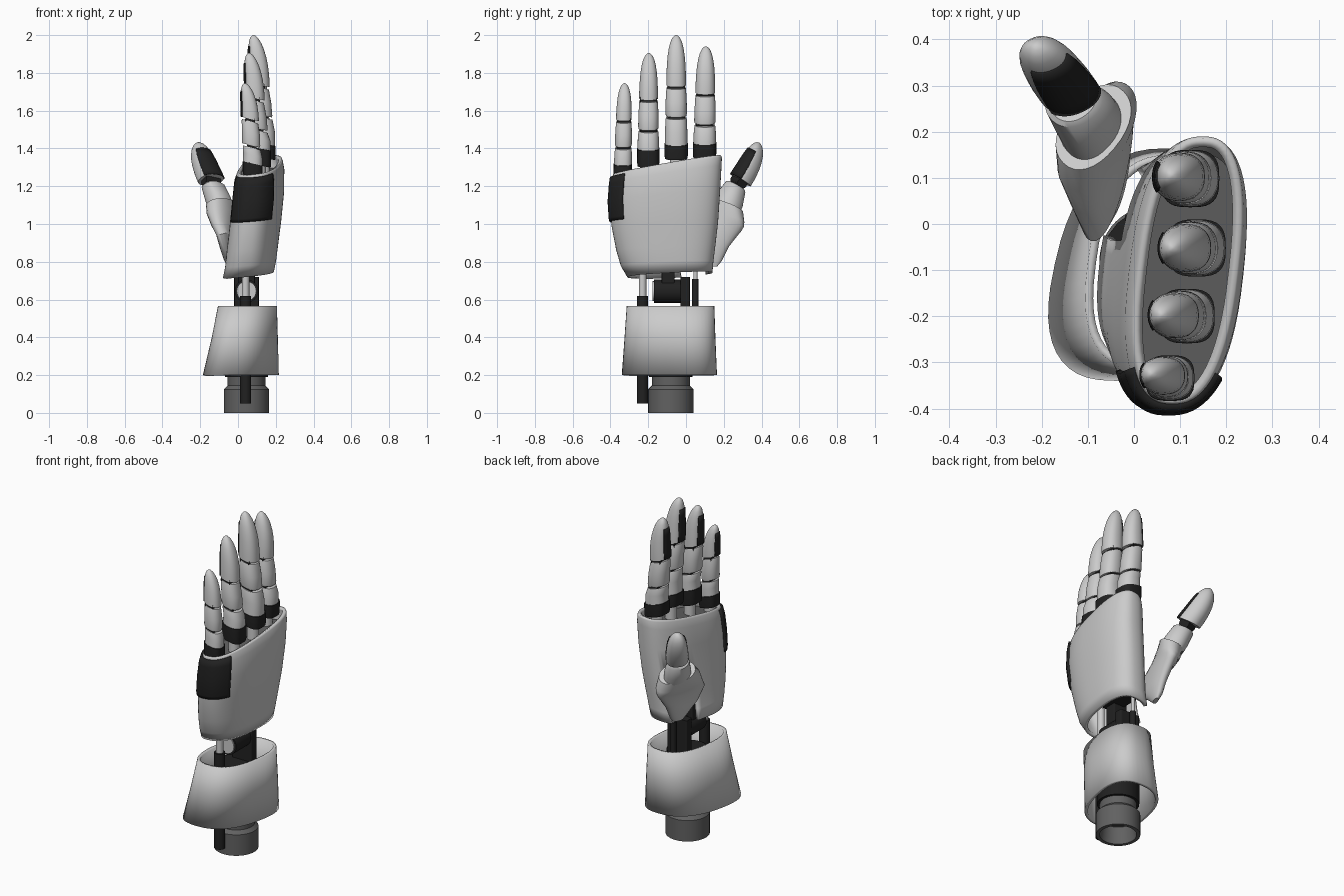
import bpy, bmesh, math
from mathutils import Vector as V

if "Cube" in bpy.data.objects:
    bpy.data.objects.remove(bpy.data.objects["Cube"])

def material(name, v):
    m = bpy.data.materials.new(name)
    m.diffuse_color = (v, v, v, 1)
    m.use_nodes = True
    m.node_tree.nodes["Principled BSDF"].inputs["Base Color"].default_value = m.diffuse_color
    return m

BLACK = material("black_plastic", 0.015)
DARK = material("dark_metal", 0.12)
TAU = 2 * math.pi

def ring(c, a, b, p=2.2, n=32, arc=None):
    """Superellipse section around c with half axes a and b, or an arc of it."""
    c, a, b = V(c), V(a), V(b)
    a0, a1 = arc or (0, TAU)
    pts = []
    for k in range(n + 1 if arc else n):
        t = a0 + (a1 - a0) * k / n
        f = [math.copysign(abs(s) ** (2 / p), s) for s in (math.cos(t), math.sin(t))]
        pts.append(c + a * f[0] + b * f[1])
    return pts

def loft(name, rings, mat=None, caps=True, thick=0, closed=True, offset=-1, skip=None):
    bm = bmesh.new()
    rows = [[bm.verts.new(p) for p in r] for r in rings]
    n = len(rows[0])
    for i in range(len(rows) - 1):
        for j in range(n if closed else n - 1):
            if skip and skip(i, j):
                continue
            k = (j + 1) % n
            bm.faces.new((rows[i][j], rows[i][k], rows[i + 1][k], rows[i + 1][j]))
    if caps:
        bm.faces.new(rows[0])
        bm.faces.new(rows[-1])
    bmesh.ops.recalc_face_normals(bm, faces=bm.faces)
    me = bpy.data.meshes.new(name)
    bm.to_mesh(me)
    bm.free()
    ob = bpy.data.objects.new(name, me)
    bpy.context.collection.objects.link(ob)
    if mat:
        me.materials.append(mat)
    if thick:
        s = ob.modifiers.new("thickness", "SOLIDIFY")
        s.thickness, s.offset = thick, offset
    return ob

def rod(name, p0, p1, r, mat=None):
    p0, p1 = V(p0), V(p1)
    d = (p1 - p0).normalized()
    a = d.orthogonal().normalized()
    b = d.cross(a)
    return loft(name, [ring(p, a * r, b * r, 2, 24) for p in (p0, p1)], mat)

def block(name, lo, hi, mat=None):
    c, h = (V(lo) + V(hi)) / 2, (V(hi) - V(lo)) / 2
    return loft(name, [ring((c.x, c.y, z), (0, h.y, 0), (h.x, 0, 0), 12, 32)
                       for z in (lo[2], hi[2])], mat)

TIP = [(0, 1), (.15, 1), (.3, .97), (.45, .93), (.6, .86), (.75, .74),
       (.86, .59), (.94, .40), (.985, .2), (1, .06)]

def tip(name, p0, p1, a, b, drift=0, pad=.95, grow=1.01):
    """Bullet shaped end segment with a black pad on its -b side."""
    p0, p1, a, b = V(p0), V(p1), V(a), V(b)
    def sections(k, items, arc=None):
        return [ring(p0.lerp(p1, t) + b * drift * math.sin(math.pi * t), a * s * k, b * s * k,
                     2.3, 14 if arc else 32, arc) for t, s in items]
    loft(name, sections(1, TIP))
    loft(name + "_pad", sections(grow, TIP[:6], (math.pi + pad, TAU - pad)), BLACK,
         caps=False, closed=False, thick=.006, offset=0)

# Connector: hollow stepped cup
CX, CY = .045, -.08
loft("connector", [ring((CX, CY, z), (r, 0, 0), (0, r, 0), 2, 48) for r, z in
     ((.09, .1), (.1, 0), (.12, 0), (.12, .125), (.1, .145), (.1, .21))], DARK)
rod("wrist_core", (CX, CY, .19), (CX, CY, .5), .115, BLACK)
rod("lower_actuator", (.04, -.23, .05), (.04, -.23, .62), .03, BLACK)

# Forearm cuff
loft("forearm_cuff", [ring(c, a, b, 2.5, 48) for c, a, b in (
    ((.015, -.088, .2), (.055, .252, 0), (.187, 0, 0)),
    ((.035, -.085, .39), (.043, .241, 0), (.166, 0, 0)),
    ((.05, -.082, .565), (.03, .232, 0), (.15, 0, 0)))], caps=False, thick=.018)

# Wrist mechanism
block("wrist_bracket", (-.02, -.03, .45), (.11, .022, .72), BLACK)
rod("wrist_motor", (.045, -.17, .645), (.045, -.03, .645), .062, BLACK)
rod("motor_cap", (.045, -.178, .645), (.045, -.16, .645), .052)
block("wrist_crossbar", (0, -.13, .68), (.09, -.06, .9), BLACK)
rod("piston_rod", (.04, -.23, .6), (.04, -.23, .85), .02)
rod("thin_actuator", (.05, .05, .5), (.05, .05, .71), .017, BLACK)
rod("thin_rod", (.05, .05, .7), (.05, .05, .85), .011)

# Palm shell sections: z, centre x, centre y, half y, skew x, half x, slant
PALM = [(.73, .055, -.085, .225, .025, .13, .012), (.79, .067, -.1, .245, .025, .13, .012),
        (.87, .076, -.107, .262, .028, .13, .011), (1.0, .092, -.112, .282, .03, .13, .012),
        (1.15, .107, -.11, .291, .032, .13, .03), (1.26, .113, -.103, .291, .033, .124, .045),
        (1.30, .116, -.1, .29, .033, .113, .049), (1.312, .117, -.1, .286, .033, .106, .05)]

def palm_ring(z, k=1, n=64, arc=None):
    i = next((i for i in range(len(PALM) - 2) if PALM[i + 1][0] >= z), len(PALM) - 2)
    f = (z - PALM[i][0]) / (PALM[i + 1][0] - PALM[i][0])
    _, cx, cy, hy, skew, hx, slant = [u + (v - u) * f for u, v in zip(PALM[i], PALM[i + 1])]
    return ring((cx, cy, z), V((skew, hy, slant)) * k, V((hx, 0, .012)) * k, 2.5, n, arc)

loft("palm_shell", [palm_ring(r[0]) for r in PALM], caps=False, thick=.02,
     skip=lambda i, j: i < 3 and 50 <= j <= 58)      # opening behind the thumb
loft("palm_core", [palm_ring(z, .88) for z in (1.2, 1.255)], DARK)
block("palm_frame", (.02, -.14, .8), (.12, .09, 1.22), BLACK)
loft("side_panel", [palm_ring(z, k, 20, (math.pi - .78, math.pi + .85)) for z, k in
     ((1.03, 1.0), (1.05, 1.012), (1.15, 1.015), (1.25, 1.015), (1.295, 1.01))], BLACK,
     caps=False, closed=False, thick=.02, offset=0)

# Fingers: base y, tip y, (x base, mid, tip), half y, half x, heights
def finger(name, y0, y1, xs, hy, hx, zs):
    base0, base1, j1, j2, top = zs
    xb, xm, xt = xs
    yat = lambda z: y0 + (y1 - y0) * (z - base0) / (top - base0)
    def sec(x, z, k, p=2.3):
        return ring((x, yat(z), z), (0, hy * k, 0), (hx * k, 0, -.012), p)
    rod(name + "_neck", (xb, y0, base0 - .12), (xb, y0, base0 + .02), .032)
    loft(name + "_base", [sec(xb, base0, .96, 3), sec(xb, base0 + .015, 1, 3),
                          sec(xb, base1, 1, 3)], BLACK)
    xj = xb * .65 + xm * .35
    loft(name + "_proximal", [sec(xb, base1, .97), sec(xb, (base1 + j1) / 2, .95),
                              sec(xj, j1 - .014, .9), sec(xj, j1 - .006, .86)])
    loft(name + "_middle", [sec(xj - .004, j1 + .006, .88), sec(xj - .004, j1 + .015, .92),
                            sec((xj + xm) / 2, (j1 + j2) / 2, .9),
                            sec(xm, j2 - .014, .84), sec(xm, j2 - .006, .8)])
    for k, x, z in ((1, xj, j1), (2, xm, j2)):
        rod(f"{name}_joint_{k}", (x, yat(z) - hy * .75, z), (x, yat(z) + hy * .75, z), hx * .5, BLACK)
    tip(name + "_tip", (xm, yat(j2), j2 + .006), (xt, y1, top),
        (0, hy * .84, 0), (hx * .88, 0, -.012), .12)

finger("index_finger", .098, .105, (.122, .098, .083), .062, .063, (1.355, 1.43, 1.53, 1.69, 1.94))
finger("middle_finger", -.052, -.052, (.136, .112, .085), .062, .063, (1.35, 1.425, 1.57, 1.73, 2.0))
finger("ring_finger", -.2, -.197, (.115, .088, .062), .059, .06, (1.31, 1.4, 1.5, 1.66, 1.905))
finger("little_finger", -.335, -.325, (.078, .064, .04), .049, .053, (1.25, 1.32, 1.41, 1.55, 1.745))

# Thumb
loft("thumb_metacarpal", [ring(*s) for s in (
    ((-.04, .135, .775), (.008, .03, 0), (.015, .005, 0)),
    ((-.045, .125, .81), (.012, .065, -.005), (.027, 0, 0)),
    ((-.05, .112, .87), (.02, .115, .01), (.037, -.005, 0)),
    ((-.058, .128, .955), (.035, .165, .01), (.043, -.012, .01)),
    ((-.07, .165, 1.0), (.05, .14, -.01), (.05, -.02, .015)),
    ((-.08, .19, 1.045), (.065, .112, -.03), (.052, -.035, .02)),
    ((-.088, .21, 1.10), (.065, .078, -.02), (.046, -.045, .03)))])
loft("thumb_proximal", [ring(*s) for s in (
    ((-.092, .212, 1.09), (.052, .055, -.02), (.04, -.045, .03)),
    ((-.105, .232, 1.13), (.053, .048, -.02), (.04, -.045, .03)),
    ((-.13, .262, 1.195), (.05, .035, -.015), (.034, -.036, .025)),
    ((-.133, .266, 1.205), (.04, .03, -.012), (.028, -.03, .02)))])
rod("thumb_joint", (-.18, .262, 1.235), (-.105, .298, 1.215), .03, BLACK)
rod("thumb_link", (-.12, .25, 1.17), (-.155, .3, 1.27), .025, BLACK)
tip("thumb_tip", (-.144, .29, 1.232), (-.212, .388, 1.43),
    (.056, .028, -.01), (-.034, .042, -.03), .13, .5, 1.03)

# Smooth shading with sharp edges kept
bpy.ops.object.select_all(action='SELECT')
bpy.context.view_layer.objects.active = bpy.data.objects["palm_shell"]
bpy.ops.object.shade_smooth_by_angle(angle=math.radians(35))
